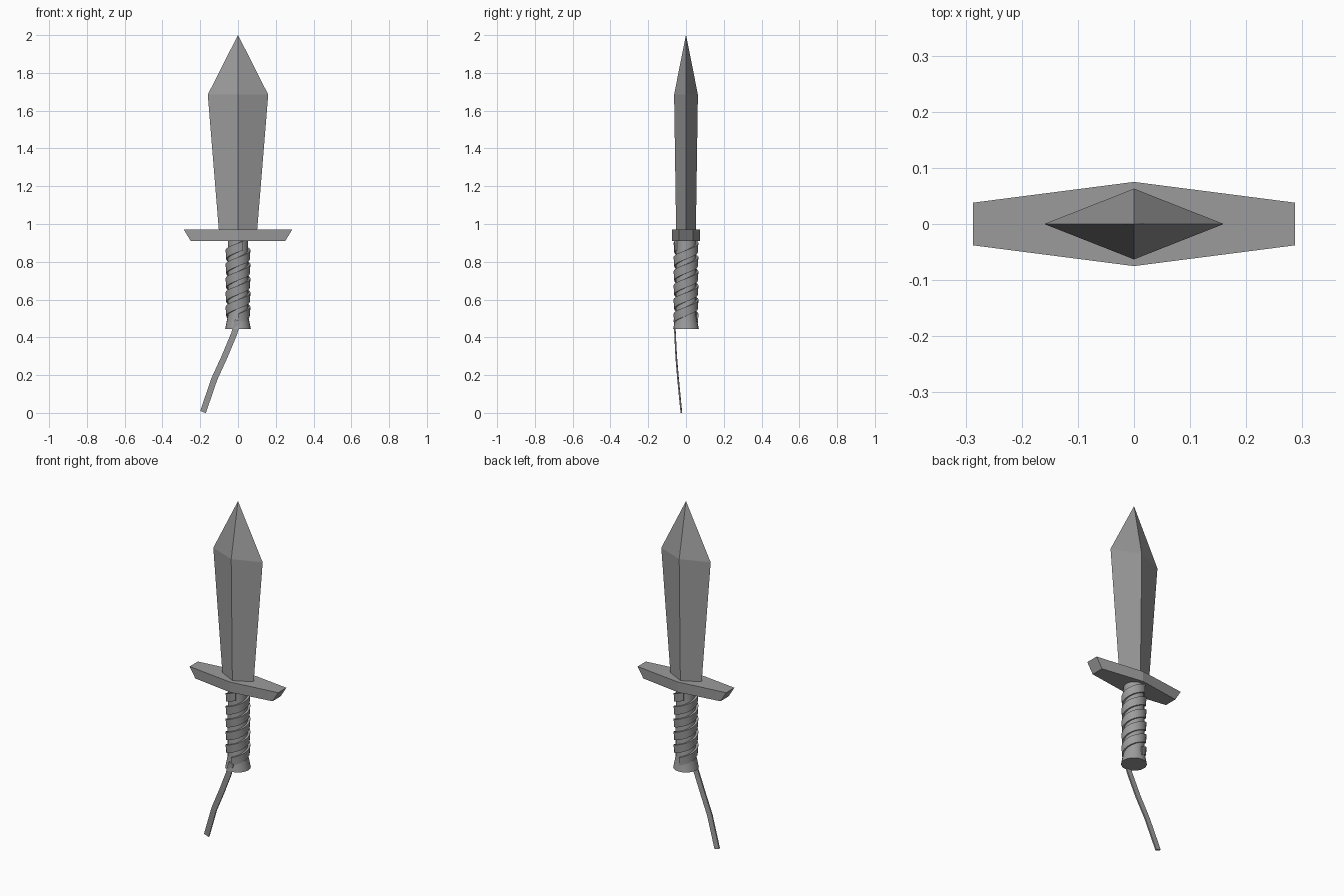
import bpy, bmesh, math
from mathutils import Vector

if "Cube" in bpy.data.objects:
    bpy.data.objects.remove(bpy.data.objects["Cube"])


def material(name, v):
    m = bpy.data.materials.new(name)
    m.diffuse_color = (v, v, v, 1)
    m.use_nodes = True
    m.node_tree.nodes["Principled BSDF"].inputs["Base Color"].default_value = m.diffuse_color
    return m


GREY = material("steel grey", 0.33)


def finish(name, bm, smooth=False):
    bmesh.ops.recalc_face_normals(bm, faces=bm.faces)
    me = bpy.data.meshes.new(name)
    bm.to_mesh(me)
    bm.free()
    ob = bpy.data.objects.new(name, me)
    bpy.context.collection.objects.link(ob)
    me.materials.append(GREY)
    if smooth:
        bpy.context.view_layer.objects.active = ob
        ob.select_set(True)
        bpy.ops.object.shade_smooth_by_angle(angle=math.radians(35))
        ob.select_set(False)
    return ob


def skin(name, rings, smooth=False):
    """Join equal-length rings of points into a capped solid."""
    bm = bmesh.new()
    loops = [[bm.verts.new(p) for p in ring] for ring in rings]
    n = len(loops[0])
    for a, b in zip(loops, loops[1:]):
        for i in range(n):
            j = (i + 1) % n
            bm.faces.new((a[i], a[j], b[j], b[i]))
    bm.faces.new(loops[0][::-1])
    bm.faces.new(loops[-1])
    bmesh.ops.remove_doubles(bm, verts=bm.verts, dist=1e-5)
    return finish(name, bm, smooth)


def diamond(w, d, z):
    return [(w, 0, z), (0, d, z), (-w, 0, z), (0, -d, z)]


def circle(r, z, n=20):
    return [(r * math.cos(math.tau * i / n), r * math.sin(math.tau * i / n), z)
            for i in range(n)]


def guard_ring(w, z):
    return [(w, -0.038, z), (w, 0.038, z), (0, 0.075, z),
            (-w, 0.038, z), (-w, -0.038, z), (0, -0.075, z)]


# Blade: diamond section widening upward, then a point
skin("blade", [diamond(0.10, 0.052, 0.95), diamond(0.16, 0.063, 1.685),
               diamond(0.0005, 0.0005, 2.0)])

# Crossguard: six-sided plate with undercut ends
skin("crossguard", [guard_ring(0.25, 0.91), guard_ring(0.287, 0.97)])

# Grip core with flared pommel
skin("grip", [circle(0.068, 0.443), circle(0.063, 0.47), circle(0.055, 0.51),
              circle(0.054, 0.92)], True)


# Flat straps wound round the grip
def wrap(name, start, z0, z1, pitch=0.15, half=0.024):
    rings = []
    steps = int((z1 - z0) / pitch * 20)
    for i in range(steps + 1):
        z = z0 + (z1 - z0) * i / steps
        a = start + math.tau * (z - z0) / pitch
        c, s = math.cos(a), math.sin(a)
        rings.append([(r * c, r * s, z + h) for r, h in
                      ((0.048, -half), (0.063, -half), (0.066, half), (0.048, half))])
    skin(name, rings, True)


for k in range(2):
    wrap("grip_wrap_%d" % (k + 1), -math.pi / 2 + k * math.pi, 0.50, 0.885)

# Loose strap end hanging from the grip
path = [Vector(p) for p in ((0.0, -0.061, 0.49), (-0.02, -0.058, 0.42),
                            (-0.07, -0.052, 0.30), (-0.125, -0.042, 0.18),
                            (-0.185, -0.025, 0.005))]
rings = []
for i, p in enumerate(path):
    t = (path[min(i + 1, len(path) - 1)] - path[max(i - 1, 0)]).normalized()
    side = t.cross(Vector((0, 1, 0))).normalized() * 0.016
    out = side.cross(t).normalized() * 0.004
    rings.append([p + side + out, p - side + out, p - side - out, p + side - out])
skin("hanging_strap", rings)
